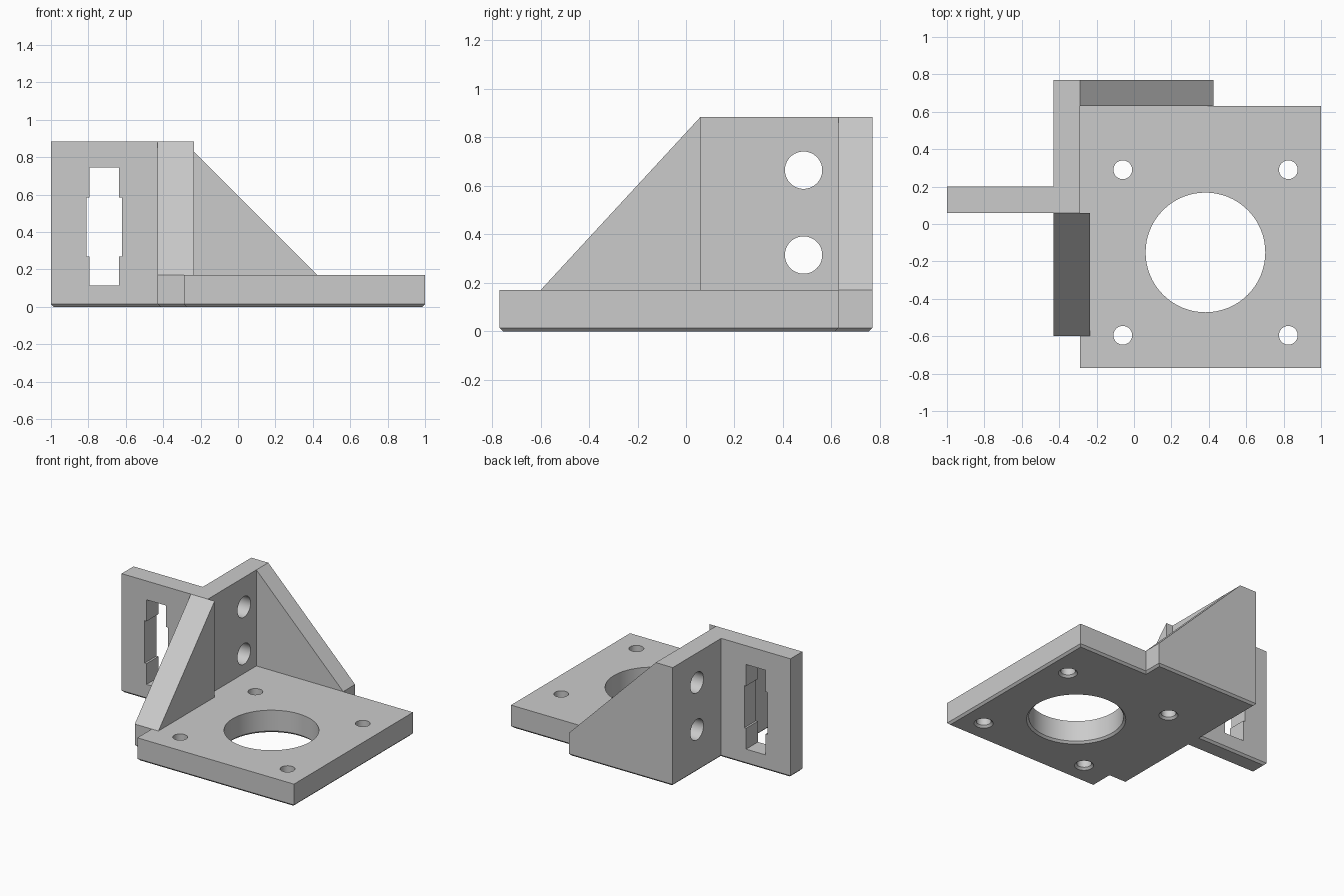
import bpy, bmesh, math

if "Cube" in bpy.data.objects:
    bpy.data.objects.remove(bpy.data.objects["Cube"])

BASE, TOP, CH = 0.17, 0.885, 0.015     # plate thickness, total height, bottom chamfer

grey = bpy.data.materials.new("plain grey")
grey.diffuse_color = (0.6, 0.6, 0.6, 1)
grey.use_nodes = True
grey.node_tree.nodes["Principled BSDF"].inputs["Base Color"].default_value = grey.diffuse_color


def loft(name, rings):
    """Closed solid through a list of matching rings of 3D points."""
    bm = bmesh.new()
    loops = [[bm.verts.new(p) for p in r] for r in rings]
    n = len(loops[0])
    for a, b in zip(loops, loops[1:]):
        for i in range(n):
            j = (i + 1) % n
            bm.faces.new((a[i], a[j], b[j], b[i]))
    bm.faces.new(loops[0][::-1])
    bm.faces.new(loops[-1])
    bmesh.ops.recalc_face_normals(bm, faces=bm.faces)
    me = bpy.data.meshes.new(name)
    bm.to_mesh(me)
    bm.free()
    me.materials.append(grey)
    ob = bpy.data.objects.new(name, me)
    bpy.context.collection.objects.link(ob)
    return ob


def prism(name, profile, axis, lo, hi):
    """Extrude a 2D profile along x, y or z."""
    def at(p, t):
        q = list(p)
        q.insert("xyz".index(axis), t)
        return q
    return loft(name, [[at(p, t) for p in profile] for t in (lo, hi)])


def rect(a0, a1, b0, b1):
    return [(a0, b0), (a1, b0), (a1, b1), (a0, b1)]


def circle(a, b, r, n=64):
    return [(a + r * math.cos(2 * math.pi * i / n), b + r * math.sin(2 * math.pi * i / n)) for i in range(n)]


def cut(ob, cutters):
    bpy.context.view_layer.objects.active = ob
    for c in cutters:
        m = ob.modifiers.new("cut", 'BOOLEAN')
        m.operation, m.solver, m.object = 'DIFFERENCE', 'EXACT', c
        bpy.ops.object.modifier_apply(modifier=m.name)


# Base plate including the foot of every upright, chamfered at the bottom
outline = [(-1, .06), (-.43, .06), (-.43, -.6), (-.29, -.6), (-.29, -.77), (1, -.77),
           (1, .63), (.425, .63), (.425, .77), (-.43, .77), (-.43, .2), (-1, .2)]


def inward(p, q):
    dx, dy = q[0] - p[0], q[1] - p[1]
    length = math.hypot(dx, dy)
    return -dy / length, dx / length


inset = []
for i, p in enumerate(outline):
    a = inward(outline[i - 1], p)
    b = inward(p, outline[(i + 1) % len(outline)])
    inset.append((p[0] + CH * (a[0] + b[0]), p[1] + CH * (a[1] + b[1])))
base = loft("base_plate", [[(x, y, 0) for x, y in inset],
                           [(x, y, CH) for x, y in outline],
                           [(x, y, BASE) for x, y in outline]])

# Uprights
wall = prism("upright_wall", rect(-.43, -.29, .06, .77), "z", BASE, TOP)
side = prism("side_plate", rect(-1, -.43, .06, .2), "z", BASE, TOP)

# Triangular gussets
front = prism("front_gusset", [(-.6, BASE), (.06, BASE), (.06, TOP)], "x", -.43, -.235)
back = prism("back_gusset", [(-.29, BASE), (.425, BASE), (-.29, TOP)], "y", .63, .77)

# Motor opening and screw holes, flared at the bottom
cutters = []
for x, y, r in [(.382, -.152, .32)] + [(x, y, .05) for x in (-.06, .825) for y in (-.595, .29)]:
    rings = [(-.02, r + .035), (CH, r), (.3, r)]
    cutters.append(loft("hole_cutter", [[(px, py, z) for px, py in circle(x, y, rr)] for z, rr in rings]))

# Slot with a wider middle
slot = [(-.795, .115), (-.635, .115), (-.635, .27), (-.62, .27), (-.62, .585), (-.635, .585),
        (-.635, .745), (-.795, .745), (-.795, .585), (-.81, .585), (-.81, .27), (-.795, .27)]
slot_cutter = prism("slot_cutter", slot, "y", 0, .3)

# Mounting holes through the wall
wall_cutters = [prism("wall_hole_cutter", circle(.485, z, .077), "x", -.5, -.2) for z in (.315, .665)]

cut(base, cutters + [slot_cutter])
cut(side, [slot_cutter])
cut(wall, wall_cutters)
for c in cutters + wall_cutters + [slot_cutter]:
    bpy.data.objects.remove(c)

for ob in (base, wall, side, front, back):
    bpy.ops.object.select_all(action='DESELECT')
    ob.select_set(True)
    bpy.context.view_layer.objects.active = ob
    bpy.ops.object.shade_smooth_by_angle(angle=math.radians(30))
